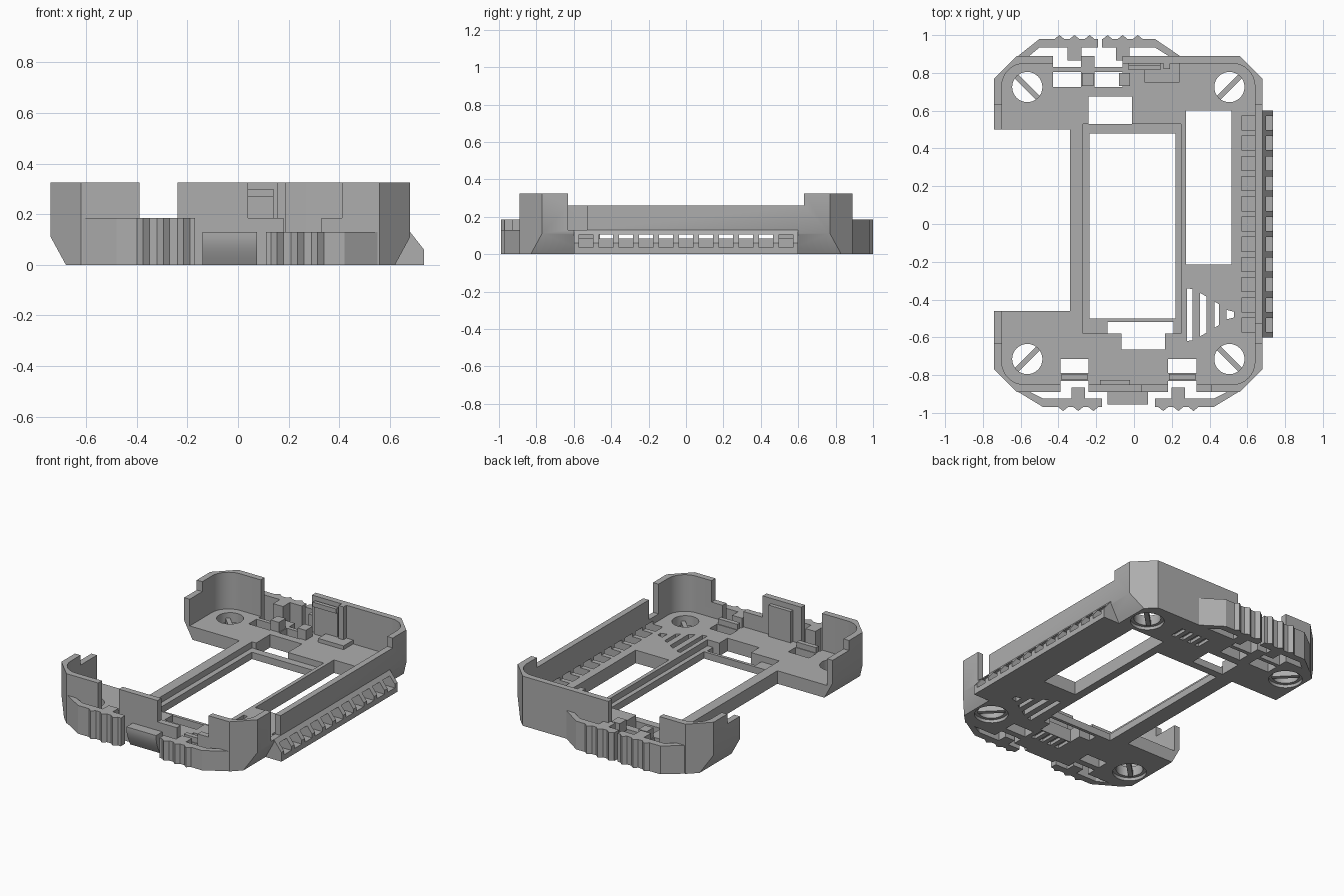
import bpy, bmesh
from math import cos, sin, pi, atan2

if "Cube" in bpy.data.objects:
    bpy.data.objects.remove(bpy.data.objects["Cube"], do_unlink=True)

GREY = (0.42, 0.42, 0.42, 1)
grey = bpy.data.materials.new("plain grey")
grey.use_nodes = True
grey.diffuse_color = GREY
grey.node_tree.nodes["Principled BSDF"].inputs["Base Color"].default_value = GREY

FLOOR, TOP, LOW, CLIP = 0.085, 0.325, 0.26, 0.185


def loft(name, rings):
    """Closed solid through matching rings of 3D points."""
    bm = bmesh.new()
    loops = [[bm.verts.new(p) for p in ring] for ring in rings]
    bm.faces.new(loops[0])
    bm.faces.new(loops[-1])
    n = len(loops[0])
    for a, b in zip(loops, loops[1:]):
        for i in range(n):
            j = (i + 1) % n
            bm.faces.new((a[i], a[j], b[j], b[i]))
    bmesh.ops.recalc_face_normals(bm, faces=bm.faces)
    mesh = bpy.data.meshes.new(name)
    bm.to_mesh(mesh)
    bm.free()
    mesh.materials.append(grey)
    obj = bpy.data.objects.new(name, mesh)
    bpy.context.collection.objects.link(obj)
    return obj


def prism(name, pts, z0, z1):
    return loft(name, [[(x, y, z) for x, y in pts] for z in (z0, z1)])


def side_prism(name, pts, y0, y1):
    return loft(name, [[(x, y, z) for x, z in pts] for y in (y0, y1)])


def box(name, x0, x1, y0, y1, z0, z1):
    return prism(name, [(x0, y0), (x1, y0), (x1, y1), (x0, y1)], z0, z1)


def disc(name, x, y, r, z0, z1, n=32):
    ring = [(x + r * cos(2 * pi * i / n), y + r * sin(2 * pi * i / n)) for i in range(n)]
    return prism(name, ring, z0, z1)


def cut(obj, cutters):
    """Subtract the cutters in turn and bake the result."""
    for c in cutters:
        c.hide_render = True
        m = obj.modifiers.new("cut", "BOOLEAN")
        m.operation, m.solver, m.object = "DIFFERENCE", "EXACT", c
    deps = bpy.context.evaluated_depsgraph_get()
    mesh = bpy.data.meshes.new_from_object(obj.evaluated_get(deps))
    obj.modifiers.clear()
    obj.data = mesh


def smooth(obj):
    bpy.ops.object.select_all(action="DESELECT")
    obj.select_set(True)
    bpy.context.view_layer.objects.active = obj
    bpy.ops.object.shade_smooth_by_angle(angle=0.5)


# Tray outline, open on one side, with the long sides tapering in at the base
half = [(-0.74, 0.77), (-0.62, 0.89), (0.56, 0.89), (0.68, 0.77)]
outline = ([(-0.34, 0.5), (-0.74, 0.5)] + half
           + [(x, -y) for x, y in reversed(half)] + [(-0.74, -0.46), (-0.34, -0.46)])


def tapered(x, y):
    if x < -0.7 or x > 0.65:
        s = 1 if y > 0 else -1
        return (x + (0.06 if x < 0 else -0.06), y + (0.06 * s if abs(y) > 0.7 else 0), 0)
    return (x, y, 0)


tray = loft("tray", [[tapered(x, y) for x, y in outline],
                     [(x, y, 0.11) for x, y in outline],
                     [(x, y, TOP) for x, y in outline]])

# Hollow inside with rounded corners
R = 0.12
inner = []
for cx, cy, start in ((0.52, 0.73, 0), (-0.58, 0.73, 1), (-0.58, -0.73, 2), (0.52, -0.73, 3)):
    for i in range(9):
        a = (start + i / 8) * pi / 2
        inner.append((cx + R * cos(a), cy + R * sin(a)))
cutters = [prism("hollow_cutter", inner, FLOOR, 1)]

# Wall cut-outs: x0, x1, y0, y1, lowest z
wall_cuts = [
    (-1, 1, -0.63, 0.63, LOW),
    (0.6, 1, -0.63, -0.53, 0.13),
    (-0.43, -0.06, 0.83, 1, FLOOR),
    (-0.39, -0.24, -1, -0.83, FLOOR),
    (0.04, 0.41, -1, -0.83, CLIP),
    (0.18, 0.33, -1, -0.83, FLOOR),
]
# Gaps behind the grips, cut through the floor
edge_cuts = [
    (-0.43, -0.28, 0.83, 1, -1),
    (-0.21, -0.06, 0.83, 1, -1),
    (-0.39, -0.24, -1, -0.83, -1),
    (0.18, 0.33, -1, -0.83, -1),
]
# Floor windows
floor_cuts = [
    (-0.27, 0.25, -0.58, 0.53, 0.045),
    (-0.235, 0.22, -0.5, 0.48, -1),
    (-0.24, -0.01, 0.53, 0.675, -1),
    (-0.14, 0.21, -0.58, -0.52, -1),
    (-0.065, 0.165, -0.665, -0.57, -1),
    (0.275, 0.515, -0.215, 0.6, -1),
    (-0.43, -0.28, 0.725, 0.805, -1),
    (-0.21, -0.06, 0.725, 0.805, -1),
    (-0.39, -0.24, -0.79, -0.715, -1),
    (0.18, 0.33, -0.79, -0.715, -1),
]
for x0, x1, y0, y1, z in wall_cuts + edge_cuts + floor_cuts:
    cutters.append(box("opening_cutter", x0, x1, y0, y1, z, 1))

# Triangular vent made of tapering slots
for x0, x1, top, tip in ((0.28, 0.31, 0.14, 0.135), (0.35, 0.385, 0.115, 0.095),
                         (0.425, 0.45, 0.07, 0.055), (0.49, 0.53, 0.025, 0.015)):
    c = -0.48
    cutters.append(prism("vent_cutter", [(x0, c - top), (x1, c - tip), (x1, c + tip), (x0, c + top)], -1, 1))

# Shallow slits in the underside
for i in range(4):
    for y in (0.74, -0.72):
        x = (0.08 if y > 0 else -0.06) + 0.06 * i
        cutters.append(box("slit_cutter", x, x + 0.03, y - 0.05, y + 0.05, -1, 0.02))

# Screw holes with a wider mouth below
screws = [(x, y) for x in (-0.565, 0.505) for y in (0.725, -0.715)]
for x, y in screws:
    cutters.append(disc("screw_cutter", x, y, 0.08, -1, 1))
    cutters.append(disc("mouth_cutter", x, y, 0.1, -1, 0.02))

# Side grille slots, shared by tray and grille
PITCH = 0.107
slots = [box("slot_cutter", 0.57, 1, i * PITCH - 0.0375, i * PITCH + 0.0375, 0.035, 0.105)
         for i in range(-5, 6)]
cut(tray, cutters + slots)
smooth(tray)

# Sloping side grille
grille = side_prism("side_grille", [(0.62, 0), (0.735, 0), (0.735, 0.06), (0.68, 0.13), (0.66, 0.13)],
                    -0.6, 0.6)
cut(grille, slots)
for c in cutters + slots:
    bpy.data.objects.remove(c, do_unlink=True)

# Slot bars across the screw holes, pointing at the middle
for x, y in screws:
    a = atan2(y, x)
    a = pi / 4 if sin(a) * cos(a) > 0 else -pi / 4
    u, v = (cos(a) * 0.082, sin(a) * 0.082), (-sin(a) * 0.014, cos(a) * 0.014)
    prism("screw_bar", [(x + p * u[0] + q * v[0], y + p * u[1] + q * v[1])
                        for p, q in ((-1, -1), (1, -1), (1, 1), (-1, 1))], 0.015, 0.05)


# Spring grips: slanted arm, plate with three teeth, stem behind
def grip(name, side, inner_x, outer_x, anchor_x, height):
    face, back, tip = (0.98, 0.935, 1.0) if side > 0 else (0.97, 0.925, 0.99)
    d = 1 if outer_x > inner_x else -1
    pts = [(inner_x, back), (inner_x, face)]
    mid = (inner_x + outer_x) / 2
    for k in (-1, 0, 1):
        t = mid + d * (k * 0.08 - 0.03)
        pts += [(t - d * 0.025, face), (t, tip), (t + d * 0.025, face)]
    pts += [(outer_x, face), (anchor_x, 0.885), (anchor_x - d * 0.06, 0.885), (outer_x, back)]
    prism(name, [(x, side * y) for x, y in pts], 0, height)
    s = mid - d * 0.03
    box(name + "_stem", s - 0.036, s + 0.036, *sorted((side * 0.865, side * (back + 0.01))), 0, height)


grip("back_right_grip", 1, -0.19, -0.5, -0.62, CLIP)
grip("back_left_grip", 1, -0.17, 0.11, 0.25, CLIP)
grip("front_right_grip", -1, -0.17, -0.48, -0.62, CLIP)
grip("front_left_grip", -1, 0.11, 0.42, 0.56, 0.13)

# Front tab with a curved underside
tab = [(-0.88, 0.13), (-0.955, 0.13)]
tab += [(-0.955 + 0.04 * (1 - cos(i / 8 * pi / 2)), 0.12 * (1 - i / 8)) for i in range(9)]
tab += [(-0.88, 0)]
front_tab = loft("front_tab", [[(x, y, z) for y, z in tab] for x in (-0.14, 0.075)])
smooth(front_tab)

# Latches, posts and low blocks inside the walls
box("back_latch", -0.03, 0.14, 0.83, 0.86, FLOOR, 0.29)
box("back_latch_lip", -0.03, 0.14, 0.815, 0.84, 0.27, 0.3)
box("back_latch_post", 0.155, 0.19, 0.82, 0.86, FLOOR, TOP)
box("back_block", 0.055, 0.24, 0.75, 0.86, 0.08, 0.11)
box("front_latch", -0.18, -0.02, -0.86, -0.825, FLOOR, 0.29)
for x in (-0.245, -0.05):
    box("back_post", x - 0.03, x + 0.03, 0.73, 0.8, 0.08, 0.15)
for x in (-0.315, 0.255):
    box("front_post", x - 0.07, x + 0.07, -0.825, -0.795, 0.08, 0.12)
